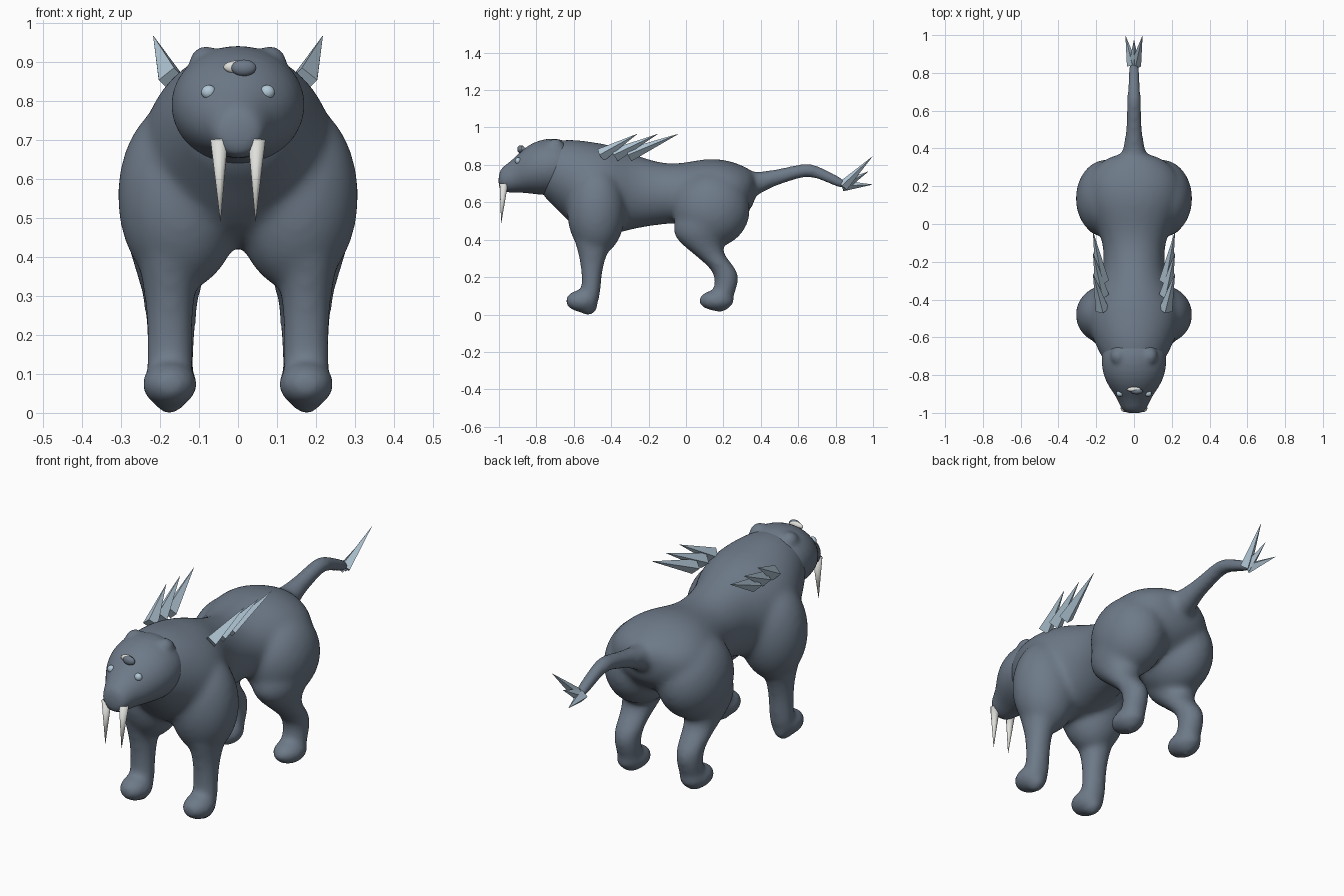
import bpy, bmesh, math
from mathutils import Vector, Matrix

cube = bpy.data.objects.get("Cube")
if cube:
    bpy.data.objects.remove(cube, do_unlink=True)


def material(name, rgb, rough=0.7):
    m = bpy.data.materials.new(name)
    m.use_nodes = True
    m.diffuse_color = (*rgb, 1)
    bsdf = m.node_tree.nodes["Principled BSDF"]
    bsdf.inputs["Base Color"].default_value = (*rgb, 1)
    bsdf.inputs["Roughness"].default_value = rough
    return m


HIDE = material("slate hide", (0.155, 0.195, 0.25))
HORN = material("pale blue horn", (0.45, 0.58, 0.68))
IVORY = material("ivory", (0.74, 0.74, 0.71))


def finish(bm, name, mat, smooth=True):
    bmesh.ops.recalc_face_normals(bm, faces=bm.faces)
    for f in bm.faces:
        f.smooth = smooth
    me = bpy.data.meshes.new(name)
    bm.to_mesh(me)
    bm.free()
    me.materials.append(mat)
    ob = bpy.data.objects.new(name, me)
    bpy.context.collection.objects.link(ob)
    return ob


def loft(bm, stations, upright, n=24):
    """Skin elliptical rings (centre, a, b); upright rings lie in xz, others in xy."""
    rings = []
    for centre, a, b in stations:
        ring = []
        for i in range(n):
            t = math.tau * i / n
            u, v = a * math.cos(t), b * math.sin(t)
            off = Vector((u, 0, v)) if upright else Vector((u, v, 0))
            ring.append(bm.verts.new(Vector(centre) + off))
        rings.append(ring)
    for r, q in zip(rings, rings[1:]):
        for i in range(n):
            j = (i + 1) % n
            bm.faces.new((r[i], r[j], q[j], q[i]))
    bm.faces.new(rings[0])
    bm.faces.new(rings[-1])


def ball(bm, centre, radii):
    bmesh.ops.create_uvsphere(bm, u_segments=24, v_segments=16, radius=1,
                              matrix=Matrix.Translation(centre) @ Matrix.Diagonal((*radii, 1)))


def spike(bm, base, tip, radius, sides=4):
    base, tip = Vector(base), Vector(tip)
    d = tip - base
    rot = d.to_track_quat('Z', 'Y').to_matrix().to_4x4()
    bmesh.ops.create_cone(bm, cap_ends=True, segments=sides, radius1=radius, radius2=0.0005,
                          depth=d.length, matrix=Matrix.Translation((base + tip) / 2) @ rot)


def fuse(ob, voxel, rounds):
    """Merge overlapping volumes into one soft skin."""
    ob.modifiers.new("round", 'SUBSURF').levels = 1
    ob.modifiers["round"].render_levels = 1
    r = ob.modifiers.new("merge", 'REMESH')
    r.mode = 'VOXEL'
    r.voxel_size = voxel
    r.use_smooth_shade = True
    s = ob.modifiers.new("soften", 'SMOOTH')
    s.factor = 0.5
    s.iterations = rounds


# Body: torso, shoulders, haunches, legs and tail in one skin
bm = bmesh.new()
torso = [(-.80, .775, .12, .12), (-.70, .755, .175, .18), (-.60, .70, .225, .24),
         (-.50, .672, .258, .252), (-.40, .665, .235, .245), (-.30, .66, .175, .207),
         (-.20, .65, .16, .18), (-.10, .645, .165, .16), (0, .65, .205, .163),
         (.10, .65, .25, .186), (.20, .65, .26, .183), (.28, .655, .23, .153),
         (.34, .665, .165, .115), (.375, .68, .08, .07)]
loft(bm, [((0, y, z), a, b) for y, z, a, b in torso], True)
tail = [(.28, .68, .085), (.36, .69, .07), (.45, .725, .047), (.55, .75, .041),
        (.64, .777, .038), (.70, .764, .037), (.77, .73, .034), (.87, .685, .031)]
loft(bm, [((0, y, z), r, r) for y, z, r in tail], True)
front_leg = [(-.49, .48, .105, .125), (-.495, .38, .08, .10), (-.50, .30, .064, .068),
             (-.505, .20, .058, .053), (-.508, .12, .062, .052), (-.52, .05, .058, .055)]
hind_leg = [(.125, .54, .13, .19), (.10, .46, .12, .17), (.075, .41, .105, .14),
            (.10, .345, .085, .088), (.16, .285, .072, .073), (.214, .23, .065, .068),
            (.22, .17, .06, .063), (.20, .11, .06, .06), (.185, .05, .052, .055)]
for s in (-1, 1):
    ball(bm, (s * .148, -.48, .555), (.163, .158, .245))
    ball(bm, (s * .145, .135, .56), (.166, .21, .205))
    loft(bm, [((s * .175, y, z), a, b) for y, z, a, b in front_leg], False)
    loft(bm, [((s * .172, y, z), a, b) for y, z, a, b in hind_leg], False)
    ball(bm, (s * .175, -.557, .073), (.073, .09, .06))
    ball(bm, (s * .175, -.525, .045), (.045, .055, .05))
    ball(bm, (s * .175, .163, .075), (.073, .097, .056))
    ball(bm, (s * .175, .18, .055), (.048, .055, .044))
fuse(finish(bm, "body", HIDE), .012, 22)

# Head with muzzle and low ear bumps
bm = bmesh.new()
head = [(-1.005, .715, .052, .052), (-.97, .725, .072, .073), (-.92, .742, .092, .092),
        (-.88, .765, .122, .114), (-.82, .783, .159, .139), (-.74, .79, .177, .156),
        (-.66, .79, .17, .152), (-.58, .79, .12, .10)]
loft(bm, [((0, y, z), a, b) for y, z, a, b in head], True)
for s in (-1, 1):
    ball(bm, (s * .082, -.70, .894), (.044, .05, .046))
fuse(finish(bm, "head", HIDE), .009, 12)

# Eyes, fangs and shoulder spines on both sides
for s, side in ((1, "left"), (-1, "right")):
    bm = bmesh.new()
    ball(bm, (s * .075, -.898, .822), (.019, .016, .018))
    finish(bm, side + "_eye", HORN)

    bm = bmesh.new()
    spike(bm, (s * .048, -.974, .70), (s * .045, -.988, .49), .023, 12)
    finish(bm, side + "_fang", IVORY)

    bm = bmesh.new()
    for i in range(3):
        spike(bm, (s * .168, -.455 + .075 * i, .853), (s * .217, -.26 + .11 * i, .966), .036)
    finish(bm, side + "_shoulder_spines", HORN, False)

# Forehead eye: pale ball behind a dark lid
bm = bmesh.new()
ball(bm, (0, -.876, .886), (.037, .013, .017))
finish(bm, "forehead_eye", IVORY)
bm = bmesh.new()
ball(bm, (.015, -.886, .884), (.032, .016, .021))
finish(bm, "forehead_lid", HIDE)

# Spines fanning out at the tail tip
bm = bmesh.new()
for tip in ((.045, .997, .845), (0, .975, .765), (-.045, .997, .695)):
    spike(bm, (tip[0] * .2, .84, .688), tip, .029)
finish(bm, "tail_spines", HORN, False)
